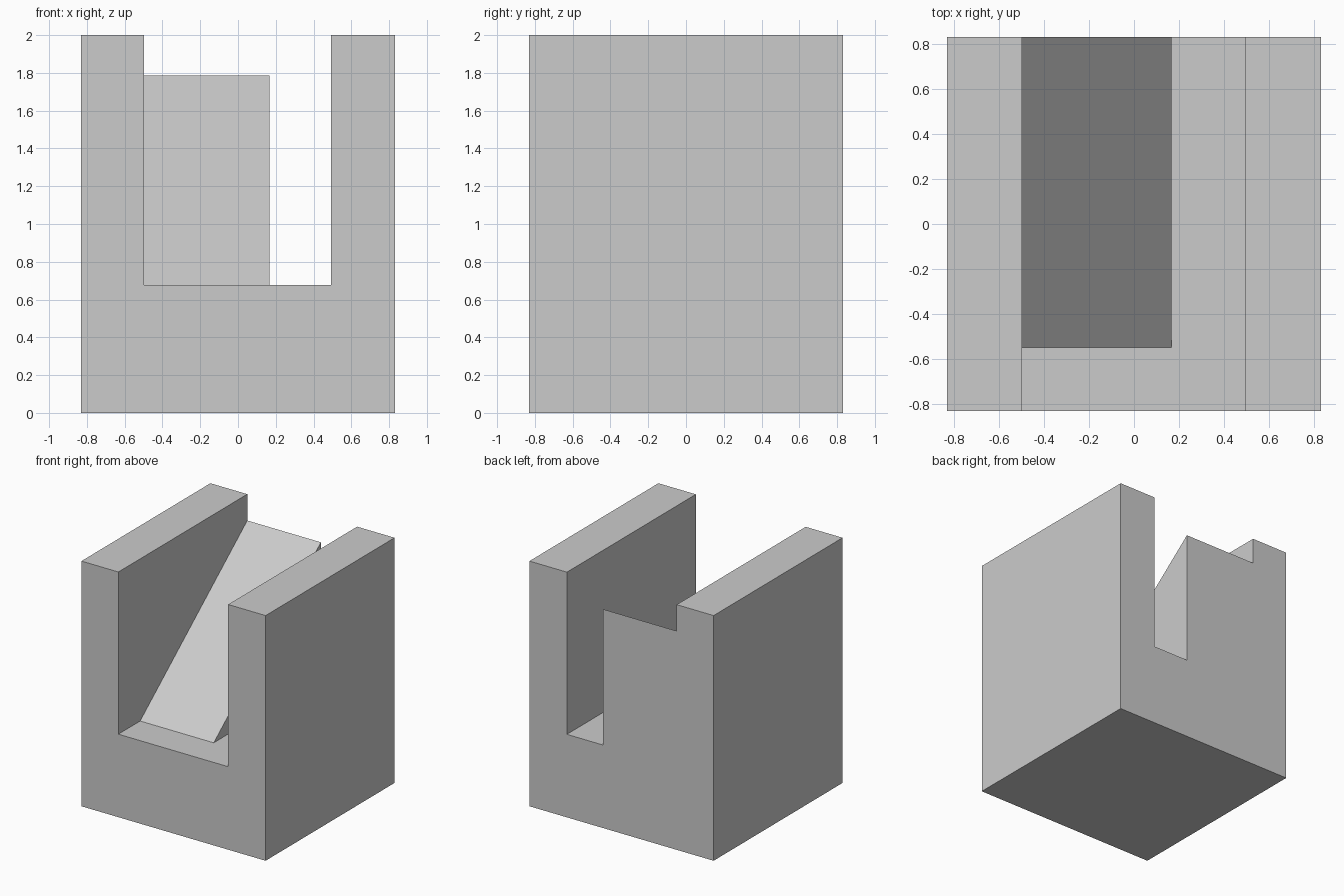
import bpy, bmesh
from mathutils import Vector

if "Cube" in bpy.data.objects:
    bpy.data.objects.remove(bpy.data.objects["Cube"])

HALF = 0.831


def prism(name, profile, sweep):
    """Sweep a closed 3D profile into a solid."""
    bm = bmesh.new()
    face = bm.faces.new([bm.verts.new(p) for p in profile])
    ext = bmesh.ops.extrude_face_region(bm, geom=[face], use_keep_orig=True)
    moved = [v for v in ext["geom"] if isinstance(v, bmesh.types.BMVert)]
    bmesh.ops.translate(bm, verts=moved, vec=Vector(sweep))
    bmesh.ops.recalc_face_normals(bm, faces=bm.faces)
    mesh = bpy.data.meshes.new(name)
    bm.to_mesh(mesh)
    bm.free()
    obj = bpy.data.objects.new(name, mesh)
    bpy.context.collection.objects.link(obj)
    return obj


# Block with a channel running front to back
left, right, floor, top = -0.498, 0.493, 0.677, 2.0
u_shape = [(-HALF, 0), (HALF, 0), (HALF, top), (right, top),
           (right, floor), (left, floor), (left, top), (-HALF, top)]
block = prism("channel_block", [(x, -HALF, z) for x, z in u_shape],
              (0, 2 * HALF, 0))

# Ramp in the channel, sunk into the floor and left wall for a clean join
ramp_right, ramp_front, ramp_top, sunk = 0.166, -0.55, 1.785, 0.3
slope = [(ramp_front, sunk), (HALF, sunk), (HALF, ramp_top), (ramp_front, floor)]
ramp = prism("ramp", [(-0.7, y, z) for y, z in slope], (ramp_right + 0.7, 0, 0))

# Merge the ramp into the block
union = block.modifiers.new("join_ramp", "BOOLEAN")
union.operation = "UNION"
union.solver = "EXACT"
union.object = ramp
bpy.context.view_layer.objects.active = block
bpy.ops.object.modifier_apply(modifier=union.name)
bpy.data.objects.remove(ramp)
